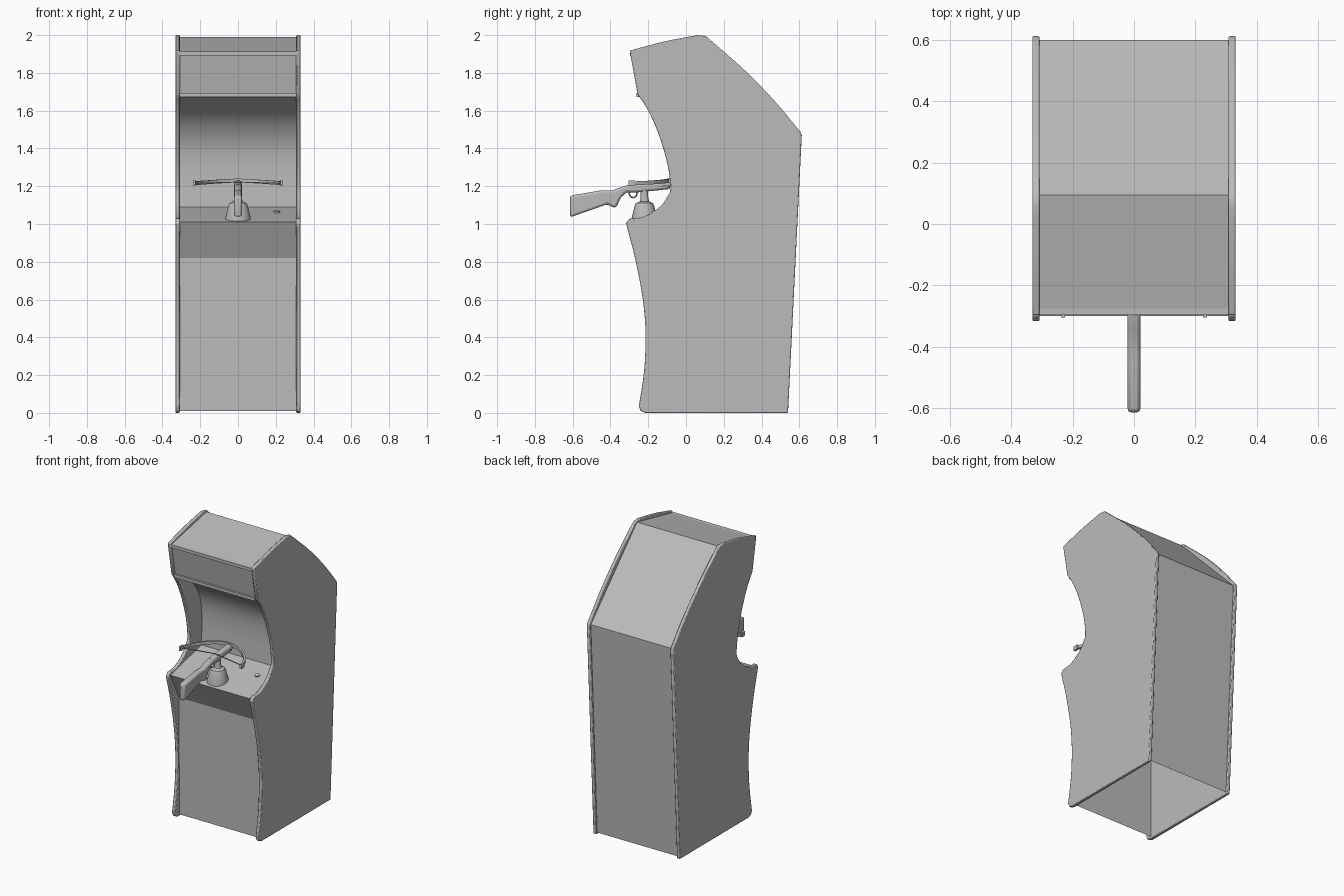
import bpy, bmesh, math
from mathutils import Vector

if "Cube" in bpy.data.objects:
    bpy.data.objects.remove(bpy.data.objects["Cube"])

grey = bpy.data.materials.new("cabinet grey")
grey.diffuse_color = (0.5, 0.5, 0.5, 1)
grey.use_nodes = True
grey.node_tree.nodes["Principled BSDF"].inputs["Base Color"].default_value = grey.diffuse_color


def finish(name, bm, smooth=True, bevel=0, fix=True):
    if fix:
        bmesh.ops.recalc_face_normals(bm, faces=bm.faces)
    me = bpy.data.meshes.new(name)
    bm.to_mesh(me)
    bm.free()
    ob = bpy.data.objects.new(name, me)
    bpy.context.collection.objects.link(ob)
    me.materials.append(grey)
    if bevel:
        m = ob.modifiers.new("round", 'BEVEL')
        m.width, m.segments, m.limit_method = bevel, 2, 'ANGLE'
        m.angle_limit = math.radians(40)
    if smooth:
        bpy.ops.object.select_all(action='DESELECT')
        ob.select_set(True)
        bpy.context.view_layer.objects.active = ob
        bpy.ops.object.shade_smooth_by_angle(angle=math.radians(35))
    return ob


def spline(pts, n=4):
    """Catmull-Rom curve through the points."""
    p = [Vector(q) for q in pts]
    p = [2 * p[0] - p[1]] + p + [2 * p[-1] - p[-2]]
    out = []
    for i in range(1, len(p) - 2):
        a, b, c, d = p[i - 1:i + 3]
        for k in range(n):
            t = k / n
            out.append(0.5 * (2 * b + (c - a) * t + (2 * a - 5 * b + 4 * c - d) * t * t
                              + (3 * b - a - 3 * c + d) * t ** 3))
    return out + [p[-2]]


def plate(name, prof, x0, x1, bevel=0):
    """Solid made by extruding a (y, z) outline along x."""
    bm = bmesh.new()
    f = bm.faces.new([bm.verts.new((x0, y, z)) for y, z in prof])
    r = bmesh.ops.extrude_face_region(bm, geom=[f])
    vs = [v for v in r["geom"] if isinstance(v, bmesh.types.BMVert)]
    bmesh.ops.translate(bm, verts=vs, vec=(x1 - x0, 0, 0))
    return finish(name, bm, bevel=bevel)


W = 0.31


def sheet(name, pts):
    """Panel between the side walls following (y, z) points."""
    bm = bmesh.new()
    rows = [(bm.verts.new((-W, y, z)), bm.verts.new((W, y, z))) for y, z in pts]
    for a, b in zip(rows, rows[1:]):
        bm.faces.new((a[0], a[1], b[1], b[0]))
    return finish(name, bm, fix=False)


def lathe(name, prof, origin, direction=(0, 0, 1), n=24):
    """Turned part from (radius, height) pairs."""
    bm = bmesh.new()
    q = Vector((0, 0, 1)).rotation_difference(Vector(direction))
    rings = [[bm.verts.new(Vector(origin) + q @ Vector((r * math.cos(2 * math.pi * i / n),
              r * math.sin(2 * math.pi * i / n), h))) for i in range(n)] for r, h in prof]
    for a, b in zip(rings, rings[1:]):
        for i in range(n):
            bm.faces.new((a[i], a[(i + 1) % n], b[(i + 1) % n], b[i]))
    bm.faces.new(rings[0])
    bm.faces.new(rings[-1])
    return finish(name, bm)


def sweep(name, path, w, h):
    """Bar with a rectangular section along a mostly horizontal path."""
    bm = bmesh.new()
    rings = []
    for i, p in enumerate(path):
        t = (path[min(i + 1, len(path) - 1)] - path[max(i - 1, 0)]).normalized()
        s = t.cross(Vector((0, 0, 1))).normalized() * w / 2
        u = Vector((0, 0, h / 2))
        rings.append([bm.verts.new(p + d) for d in (s + u, s - u, -s - u, -s + u)])
    for a, b in zip(rings, rings[1:]):
        for i in range(4):
            bm.faces.new((a[i], a[(i + 1) % 4], b[(i + 1) % 4], b[i]))
    bm.faces.new(rings[0])
    bm.faces.new(rings[-1])
    return finish(name, bm)


# side walls
lower = spline([(-0.25, 0.035), (-0.222, 0.22), (-0.214, 0.42), (-0.23, 0.61),
                (-0.27, 0.82), (-0.318, 1.005)])
mouth = spline([(-0.30, 1.028), (-0.22, 1.04), (-0.14, 1.09), (-0.098, 1.146), (-0.083, 1.19),
                (-0.098, 1.316), (-0.145, 1.475), (-0.20, 1.60), (-0.256, 1.687)])
crown = spline([(-0.298, 1.918), (-0.12, 1.965), (0.06, 2.0)])
rear = spline([(0.105, 1.995), (0.31, 1.815), (0.47, 1.65), (0.606, 1.487)])
outline = ([(-0.215, 0), (-0.24, 0.01)] + lower + mouth + crown + rear
           + [(0.613, 1.47), (0.54, 0)])
for side, s in (("left", -1), ("right", 1)):
    plate(side + "_side_wall", outline, s * 0.308, s * 0.332, bevel=0.005)

# panels between the walls
sheet("front_panel", [(-0.20, 0.01), (-0.205, 0.82)])
sheet("control_fascia", [(-0.205, 0.82), (-0.30, 1.01)])
sheet("control_deck", [(-0.30, 1.01), (0.04, 1.09)])
sheet("screen_surround", spline([(0.04, 1.09), (0.045, 1.30), (0.015, 1.45),
                                 (-0.08, 1.58), (-0.245, 1.675)]))
sheet("marquee", [(-0.245, 1.675), (-0.285, 1.91)])
sheet("roof", [(-0.285, 1.91), (0.095, 1.99)])
sheet("rear_slope", [(0.095, 1.99), (0.60, 1.475)])
sheet("back_panel", [(0.60, 1.475), (0.53, 0.01)])

# marquee retaining strips
for nm, y, z in (("lower", -0.25, 1.683), ("upper", -0.285, 1.902)):
    plate(nm + "_marquee_strip", [(y - 0.012, z - 0.01), (y + 0.012, z - 0.01),
                                  (y + 0.012, z + 0.01), (y - 0.012, z + 0.01)], -W, W)

# start button
lathe("start_button", [(0.017, 0), (0.017, 0.008), (0.012, 0.011)],
      (0.205, -0.08, 1.061), (0, -0.23, 0.97), 16)

# gun mount
lathe("gun_mount", [(0.068, 0), (0.067, 0.02), (0.052, 0.08), (0.046, 0.095), (0.024, 0.105),
                    (0.02, 0.125), (0.02, 0.165)], (0, -0.22, 1.015))

# crossbow stock with grip
plate("crossbow_stock", [(-0.615, 1.035), (-0.415, 1.105), (-0.395, 1.092), (-0.37, 1.085),
                         (-0.345, 1.14), (-0.315, 1.168), (-0.25, 1.168), (-0.085, 1.185),
                         (-0.085, 1.21), (-0.25, 1.212), (-0.30, 1.208), (-0.345, 1.195),
                         (-0.39, 1.178), (-0.45, 1.178), (-0.615, 1.15)],
      -0.021, 0.021, bevel=0.012)
lathe("crossbow_barrel", [(0.018, 0), (0.022, 0.01), (0.022, 0.215)],
      (0, -0.30, 1.192), (0, 1, 0.09), 16)

# trigger guard
ring = bmesh.new()
R, n, m = 0.02, 20, 6
grid = [[ring.verts.new((0.004 * math.sin(2 * math.pi * j / m),
                         -0.28 + (R + 0.004 * math.cos(2 * math.pi * j / m)) * math.cos(2 * math.pi * i / n),
                         1.16 + (R + 0.004 * math.cos(2 * math.pi * j / m)) * math.sin(2 * math.pi * i / n)))
         for j in range(m)] for i in range(n)]
for i in range(n):
    for j in range(m):
        ring.faces.new((grid[i][j], grid[(i + 1) % n][j],
                        grid[(i + 1) % n][(j + 1) % m], grid[i][(j + 1) % m]))
finish("trigger_guard", ring)

# bow limbs and string
bow = spline([(-0.232, -0.285, 1.215), (-0.19, -0.20, 1.219), (-0.10, -0.12, 1.225),
              (0, -0.095, 1.23), (0.10, -0.12, 1.225), (0.19, -0.20, 1.219),
              (0.232, -0.285, 1.215)])
sweep("bow_limbs", bow, 0.014, 0.02)
for s in (-1, 1):
    sweep("bow_tip", [Vector((s * 0.232, -0.305, 1.215)), Vector((s * 0.232, -0.27, 1.215))],
          0.014, 0.03)
    sweep("bow_string", [Vector((s * 0.23, -0.285, 1.215)), Vector((0, -0.25, 1.222))],
          0.005, 0.005)
